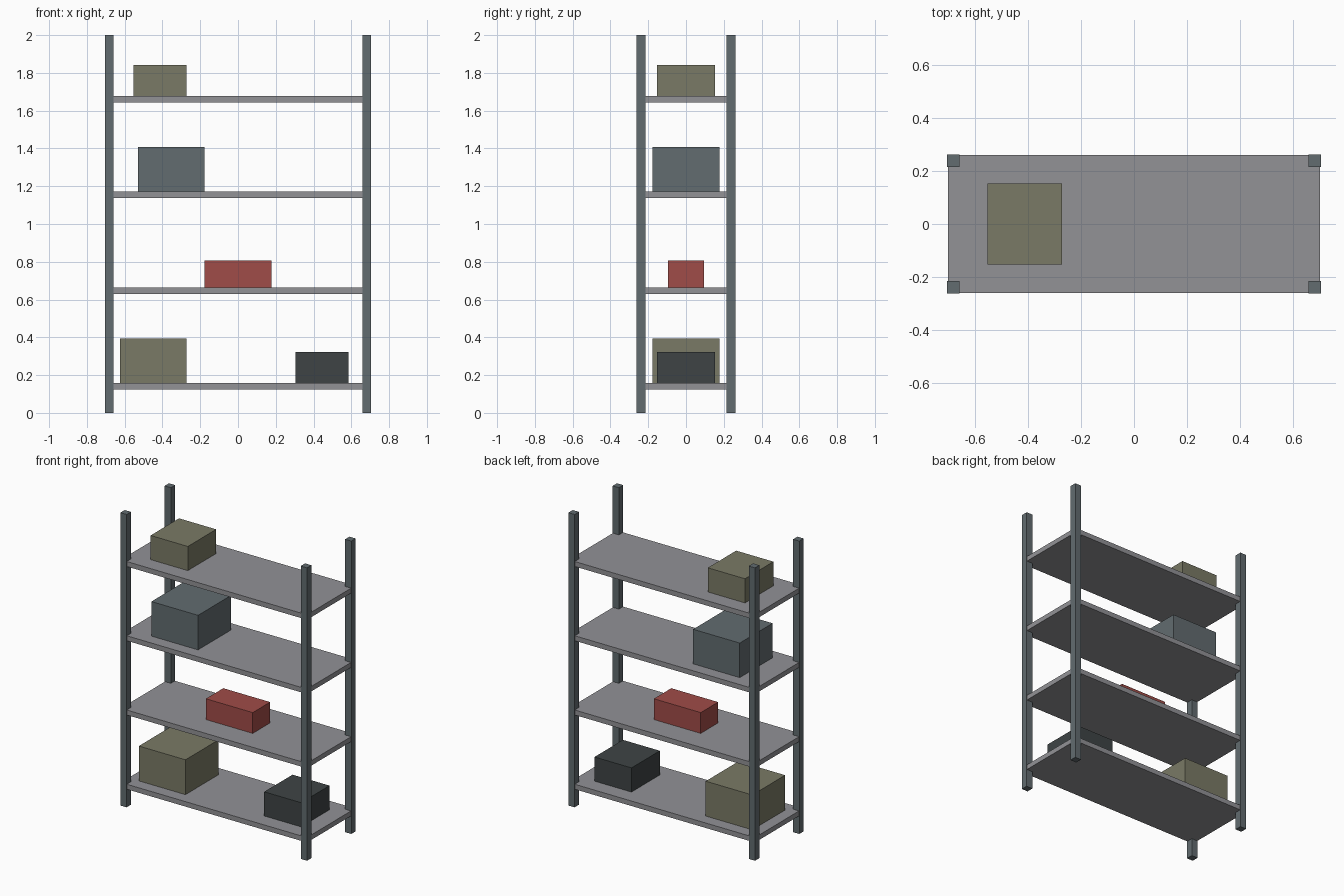
import bpy

if "Cube" in bpy.data.objects:
    bpy.data.objects.remove(bpy.data.objects["Cube"])


def material(name, rgb):
    """Flat colour given as 0-255 sRGB, stored as linear."""
    lin = [((c / 255 + 0.055) / 1.055) ** 2.4 for c in rgb]
    m = bpy.data.materials.new(name)
    m.diffuse_color = (*lin, 1)
    m.use_nodes = True
    m.node_tree.nodes["Principled BSDF"].inputs["Base Color"].default_value = m.diffuse_color
    return m


STEEL = material("steel_blue_grey", (98, 108, 112))
SHELF = material("shelf_grey", (146, 146, 150))
OLIVE = material("olive_cardboard", (122, 122, 102))
RED = material("dull_red", (160, 76, 72))
DARK = material("charcoal", (62, 68, 69))


def block(name, x, y, z, mat):
    """Box spanning the (low, high) ranges x, y and z."""
    bpy.ops.mesh.primitive_cube_add(
        size=1, location=[(a + b) / 2 for a, b in (x, y, z)])
    ob = bpy.context.object
    ob.name = name
    ob.scale = [b - a for a, b in (x, y, z)]
    bpy.ops.object.transform_apply(location=False, rotation=False, scale=True)
    ob.data.materials.append(mat)
    return ob


HX, HY, POST = 0.705, 0.2625, 0.047      # half width, half depth, post size
THICK, STEP, FIRST = 0.034, 0.507, 0.157  # shelf thickness, spacing, first top

# Corner posts
for sx, side in ((-1, "left"), (1, "right")):
    for sy, end in ((-1, "front"), (1, "back")):
        cx, cy, h = sx * (HX - POST / 2), sy * (HY - POST / 2), POST / 2
        block(f"post_{end}_{side}", (cx - h, cx + h), (cy - h, cy + h), (0, 2), STEEL)

# Shelves, a hair inside the posts' outer faces
tops = [FIRST + STEP * i for i in range(4)]
for i, top in enumerate(tops):
    ix, iy = HX - 0.002, HY - 0.002
    block(f"shelf_{i + 1}", (-ix, ix), (-iy, iy), (top - THICK, top), SHELF)

# Stored boxes: name, shelf, x range, half depth, height, colour
for name, level, x, hy, height, mat in (
        ("large_olive_box", 0, (-0.625, -0.273), 0.177, 0.238, OLIVE),
        ("charcoal_box", 0, (0.305, 0.584), 0.153, 0.165, DARK),
        ("red_box", 1, (-0.177, 0.177), 0.094, 0.142, RED),
        ("slate_box", 2, (-0.53, -0.178), 0.177, 0.236, STEEL),
        ("small_olive_box", 3, (-0.553, -0.272), 0.153, 0.165, OLIVE)):
    block(name, x, (-hy, hy), (tops[level], tops[level] + height), mat)
